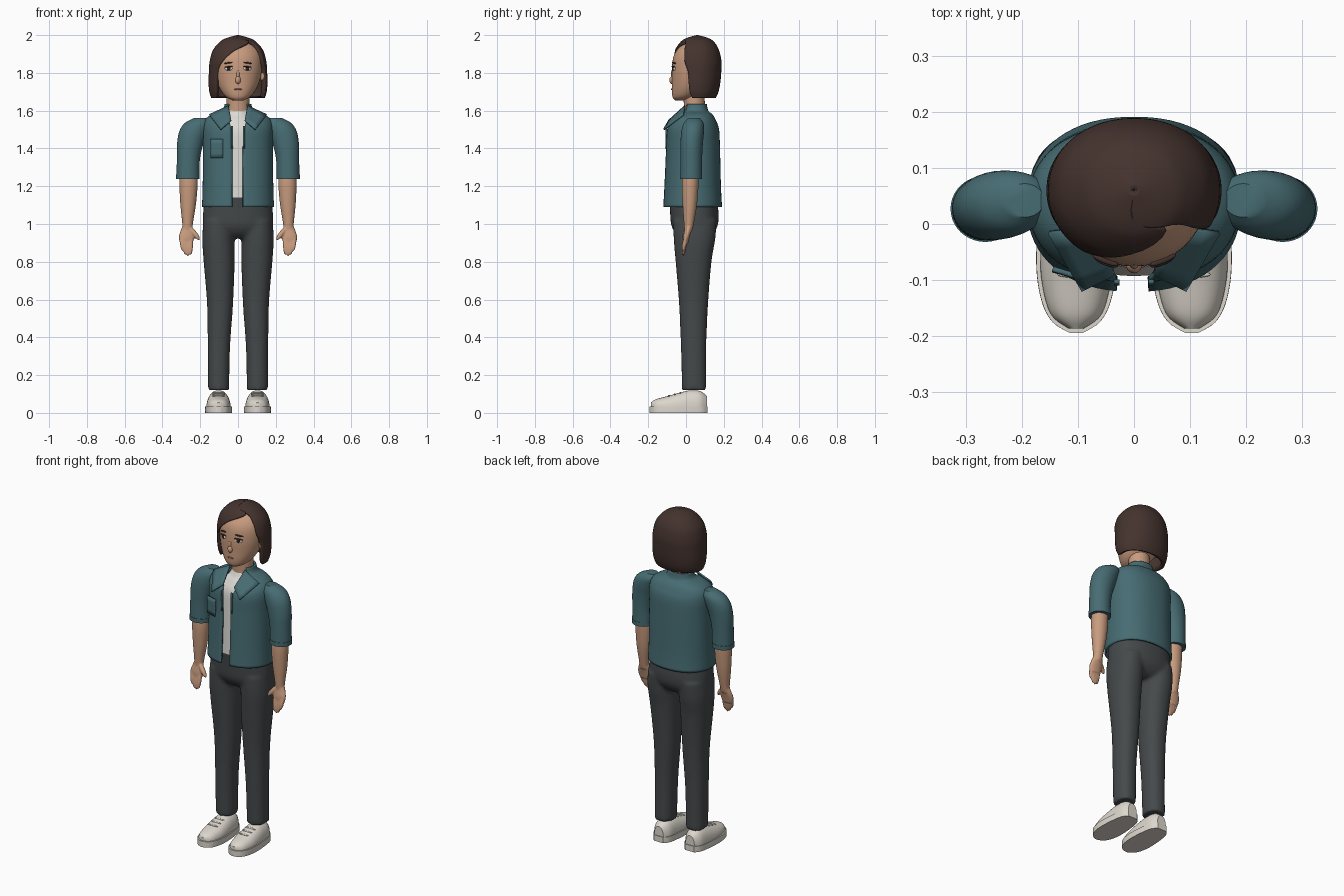
import bpy, bmesh
from math import sin, cos, asin, pi, copysign, radians
from mathutils import Vector, Matrix

if "Cube" in bpy.data.objects:
    bpy.data.objects.remove(bpy.data.objects["Cube"])


def paint(name, *rgb):
    m = bpy.data.materials.new(name)
    m.use_nodes = True
    m.diffuse_color = (*rgb, 1)
    m.node_tree.nodes["Principled BSDF"].inputs["Base Color"].default_value = (*rgb, 1)
    return m


SKIN = paint("skin", .58, .33, .21)
HAIR = paint("dark brown hair", .058, .033, .027)
TEAL = paint("teal cloth", .062, .15, .17)
GREY = paint("charcoal cloth", .06, .067, .07)
SHOE = paint("off white leather", .72, .68, .61)
SHIRT = paint("white cloth", .72, .7, .66)
DARK = paint("dark eye", .03, .02, .018)
LIP = paint("lip", .42, .2, .14)


def finish(name, bm, mat, angle=40):
    mesh = bpy.data.meshes.new(name)
    bm.to_mesh(mesh)
    bm.free()
    mesh.materials.append(mat)
    ob = bpy.data.objects.new(name, mesh)
    bpy.context.collection.objects.link(ob)
    bpy.ops.object.select_all(action='DESELECT')
    ob.select_set(True)
    bpy.context.view_layer.objects.active = ob
    bpy.ops.object.shade_smooth_by_angle(angle=radians(angle))
    return ob


def refine(rows, steps):
    """Smooth interpolation between cross-section rows."""
    out = []
    for i in range(len(rows) - 1):
        a, b, c, d = (rows[max(0, min(len(rows) - 1, i + k))] for k in (-1, 0, 1, 2))
        for s in range(steps):
            t = s / steps
            out.append([q + t * (r - p + t * (2*p - 5*q + 4*r - s4 + t * (3*(q - r) + s4 - p))) / 2
                        for p, q, r, s4 in zip(a, b, c, d)])
    return out + [list(rows[-1])]


def loft(name, rows, mat, p=2.0, side=1, n=40, steps=5, wall=0, along_y=False, floor=None, ceil=9):
    """Rows: height, centre x, centre y, radius x, radius y (and opening edges for a wall)."""
    bm = bmesh.new()
    rings = []
    for h, cx, cy, rx, ry, *gap in refine(rows, steps):
        lo, hi = (asin(copysign(min(1, abs(g) / rx) ** (p / 2), g)) for g in gap) if wall else (0, 0)
        ring = []
        for k in range(n + 1 if wall else n):
            a = hi + (2 * pi + lo - hi) * k / n
            s, c = sin(a), cos(a)
            x = side * cx + rx * copysign(abs(s) ** (2 / p), s)
            y = cy - ry * copysign(abs(c) ** (2 / p), c)
            if along_y:
                ring.append(bm.verts.new((x, h, min(ceil, max(floor, y)))))
            else:
                ring.append(bm.verts.new((x, y, h)))
        rings.append(ring)
    for r, s in zip(rings, rings[1:]):
        for k in range(n):
            j = (k + 1) % len(r)
            bm.faces.new((r[k], r[j], s[j], s[k]))
    if wall:
        bmesh.ops.remove_doubles(bm, verts=bm.verts, dist=.0004)
    else:
        bm.faces.new(rings[0])
        bm.faces.new(rings[-1])
        bmesh.ops.recalc_face_normals(bm, faces=bm.faces)
    ob = finish(name, bm, mat)
    if wall:
        mod = ob.modifiers.new("thickness", 'SOLIDIFY')
        mod.thickness = wall
        mod.offset = -1
    return ob


def blob(name, loc, size, mat, turn=0, tilt=0):
    bm = bmesh.new()
    bmesh.ops.create_uvsphere(bm, u_segments=20, v_segments=12, radius=1)
    bm.transform(Matrix.Translation(loc) @ Matrix.Rotation(turn, 4, 'Z')
                 @ Matrix.Rotation(tilt, 4, 'Y') @ Matrix.Diagonal((*size, 1)))
    return finish(name, bm, mat)


def finger(start, end, r):
    a, b = Vector(start), Vector(end)
    bm = bmesh.new()
    bmesh.ops.create_uvsphere(bm, u_segments=12, v_segments=10, radius=1)
    bm.transform(Matrix.Translation((a + b) / 2) @ (b - a).to_track_quat('Z', 'Y').to_matrix().to_4x4()
                 @ Matrix.Diagonal((r, r, (b - a).length / 2, 1)))
    return finish("finger", bm, SKIN)


def fuse(name, parts, voxel, rounds):
    """Join overlapping parts into one blended skin."""
    bpy.ops.object.select_all(action='DESELECT')
    for ob in parts:
        ob.select_set(True)
    bpy.context.view_layer.objects.active = parts[0]
    bpy.ops.object.join()
    ob = parts[0]
    ob.name = name
    mod = ob.modifiers.new("blend", 'REMESH')
    mod.mode, mod.voxel_size, mod.use_smooth_shade = 'VOXEL', voxel, True
    mod = ob.modifiers.new("soften", 'SMOOTH')
    mod.factor, mod.iterations = .5, rounds


def plate(name, points, mat, thick):
    bm = bmesh.new()
    bm.faces.new([bm.verts.new(q) for q in points])
    bmesh.ops.subdivide_edges(bm, edges=bm.edges, cuts=3, use_grid_fill=True)
    ob = finish(name, bm, mat)
    mod = ob.modifiers.new("thickness", 'SOLIDIFY')
    mod.thickness, mod.offset = thick, 0
    return ob


# Head, neck and face
loft("head", [(1.655, 0, -.03, .028, .028), (1.67, 0, -.012, .06, .058), (1.7, 0, .01, .087, .085),
              (1.75, 0, .03, .112, .105), (1.82, 0, .045, .128, .12), (1.89, 0, .05, .126, .115),
              (1.94, 0, .052, .1, .085), (1.975, 0, .05, .04, .04)], SKIN)
loft("neck", [(1.54, 0, .05, .065, .06), (1.62, 0, .045, .06, .056), (1.73, 0, .04, .06, .056)], SKIN)
blob("nose", (0, -.07, 1.762), (.015, .018, .022), SKIN)
blob("nose_bridge", (0, -.066, 1.79), (.01, .014, .035), SKIN)
blob("mouth", (0, -.073, 1.713), (.021, .007, .005), LIP)
for s, tag in ((1, "left"), (-1, "right")):
    blob(tag + "_eye", (s * .05, -.064, 1.823), (.022, .007, .011), SHIRT, s * .38)
    blob(tag + "_iris", (s * .049, -.067, 1.823), (.012, .007, .011), DARK, s * .38)
    blob(tag + "_eyelid", (s * .05, -.066, 1.832), (.024, .008, .004), DARK, s * .38, s * .1)
    blob(tag + "_eyebrow", (s * .052, -.064, 1.853), (.025, .006, .004), HAIR, s * .38, s * .12)
    blob(tag + "_ear", (s * .13, .035, 1.785), (.012, .022, .034), SKIN, s * .2)

# Bobbed hair with a side parting
loft("hair", [(1.668, 0, .06, .142, .098, -.118, .137), (1.7, 0, .06, .152, .112, -.117, .143),
              (1.75, 0, .06, .156, .122, -.116, .146), (1.81, 0, .06, .154, .127, -.11, .143),
              (1.86, 0, .058, .15, .13, -.085, .132), (1.92, 0, .058, .133, .117, -.02, .112),
              (1.965, 0, .06, .095, .088, .058, .07), (1.985, 0, .06, .06, .056, 0, 0),
              (2, 0, .06, .004, .004, 0, 0)], HAIR, p=2.1, n=64, wall=.022)

# Shirt and open jacket
loft("shirt", [(1.14, 0, .035, .165, .128), (1.4, 0, .037, .16, .118), (1.5, 0, .037, .155, .108),
               (1.55, 0, .042, .12, .085), (1.575, 0, .047, .08, .07), (1.6, 0, .05, .064, .06)], SHIRT)
loft("jacket", [(1.09, 0, .035, .191, .156, -.031, .026), (1.2, 0, .035, .187, .15, -.031, .026),
                (1.4, 0, .037, .186, .143, -.031, .026), (1.5, 0, .037, .188, .138, -.036, .033),
                (1.55, 0, .04, .176, .118, -.048, .045), (1.58, 0, .045, .14, .095, -.056, .054),
                (1.6, 0, .05, .085, .068, -.055, .055), (1.635, 0, .05, .07, .06, -.05, .05)],
     TEAL, p=2.25, n=64, wall=.012)
plate("chest_pocket", [(-.145, -.082, 1.35), (-.08, -.1, 1.35), (-.08, -.1, 1.45), (-.145, -.08, 1.45)],
      TEAL, .009)
for s, tag in ((1, "left"), (-1, "right")):
    plate(tag + "_collar", [(s * .05, -.005, 1.625), (s * .152, -.015, 1.578),
                            (s * .092, -.118, 1.5), (s * .036, -.09, 1.548)], TEAL, .009)
    plate(tag + "_front_edge", [(s * .026, -.106, 1.4), (s * .036, -.106, 1.4),
                                (s * .036, -.103, 1.52), (s * .026, -.103, 1.52)], TEAL, .008)
    loft(tag + "_sleeve", [(1.24, .265, .027, .06, .057), (1.34, .263, .028, .061, .057),
                           (1.42, .254, .03, .069, .059), (1.49, .236, .035, .075, .06),
                           (1.535, .213, .04, .068, .052), (1.562, .195, .042, .035, .03)],
         TEAL, side=s)
    loft(tag + "_cuff", [(1.238, .265, .027, .062, .059), (1.262, .265, .027, .062, .059)], TEAL, side=s)

    # Forearm and hand
    arm = [loft("forearm", [(.96, .268, .012, .028, .02), (1.0, .267, .015, .028, .026),
                            (1.1, .264, .02, .041, .038), (1.2, .262, .022, .048, .044),
                            (1.27, .262, .025, .046, .043)], SKIN, side=s),
           loft("palm", [(.895, .273, -.002, .034, .013), (.93, .273, .002, .041, .017),
                         (.965, .27, .01, .034, .019), (.99, .268, .014, .026, .02)], SKIN, side=s)]
    for k, tip in enumerate((.835, .828, .835, .855)):
        x = .248 + .0175 * k
        arm.append(finger((s * x, 0, .94), (s * (x * .8 + .052), -.016, tip), .0115))
    arm.append(finger((s * .258, .005, .985), (s * .203, -.012, .915), .014))
    fuse(tag + "_arm", arm, .005, 3)

# Trousers
parts = [loft("pelvis", [(.925, 0, .045, .09, .07), (.95, 0, .045, .15, .1), (.99, 0, .045, .184, .122),
                         (1.04, 0, .045, .186, .128), (1.09, 0, .042, .182, .128),
                         (1.15, 0, .04, .176, .132)], GREY, p=2.3)]
for s in (1, -1):
    parts.append(loft("leg", [(.12, .103, .043, .056, .064), (.35, .101, .04, .059, .067),
                              (.58, .095, .04, .069, .077), (.8, .1, .04, .082, .095),
                              (.92, .104, .045, .085, .11), (1.02, .1, .047, .083, .115)],
                      GREY, p=2.2, side=s))
fuse("trousers", parts, .01, 6)

# Shoes: flat sole, rounded upper and laces
for s, tag in ((1, "left"), (-1, "right")):
    loft(tag + "_sole", [(-.194, .103, .015, .012, .1), (-.175, .103, .015, .042, .1),
                         (-.14, .103, .015, .061, .1), (-.08, .103, .015, .071, .1),
                         (0, .103, .015, .068, .1), (.08, .103, .015, .055, .1),
                         (.114, .103, .015, .03, .1)], SHOE, p=4, side=s, along_y=True, floor=0, ceil=.035)
    loft(tag + "_upper", [(-.186, .103, .03, .014, .025), (-.16, .103, .03, .046, .042),
                          (-.1, .103, .03, .062, .058), (-.04, .103, .03, .064, .075),
                          (.02, .103, .03, .06, .089), (.075, .103, .03, .053, .085),
                          (.11, .103, .03, .03, .06)], SHOE, p=2.3, side=s, along_y=True, floor=.03)
    for k in range(3):
        blob(tag + "_lace", (s * .103, -.09 + .03 * k, .09 + .0075 * k), (.034, .006, .005), SHOE)
